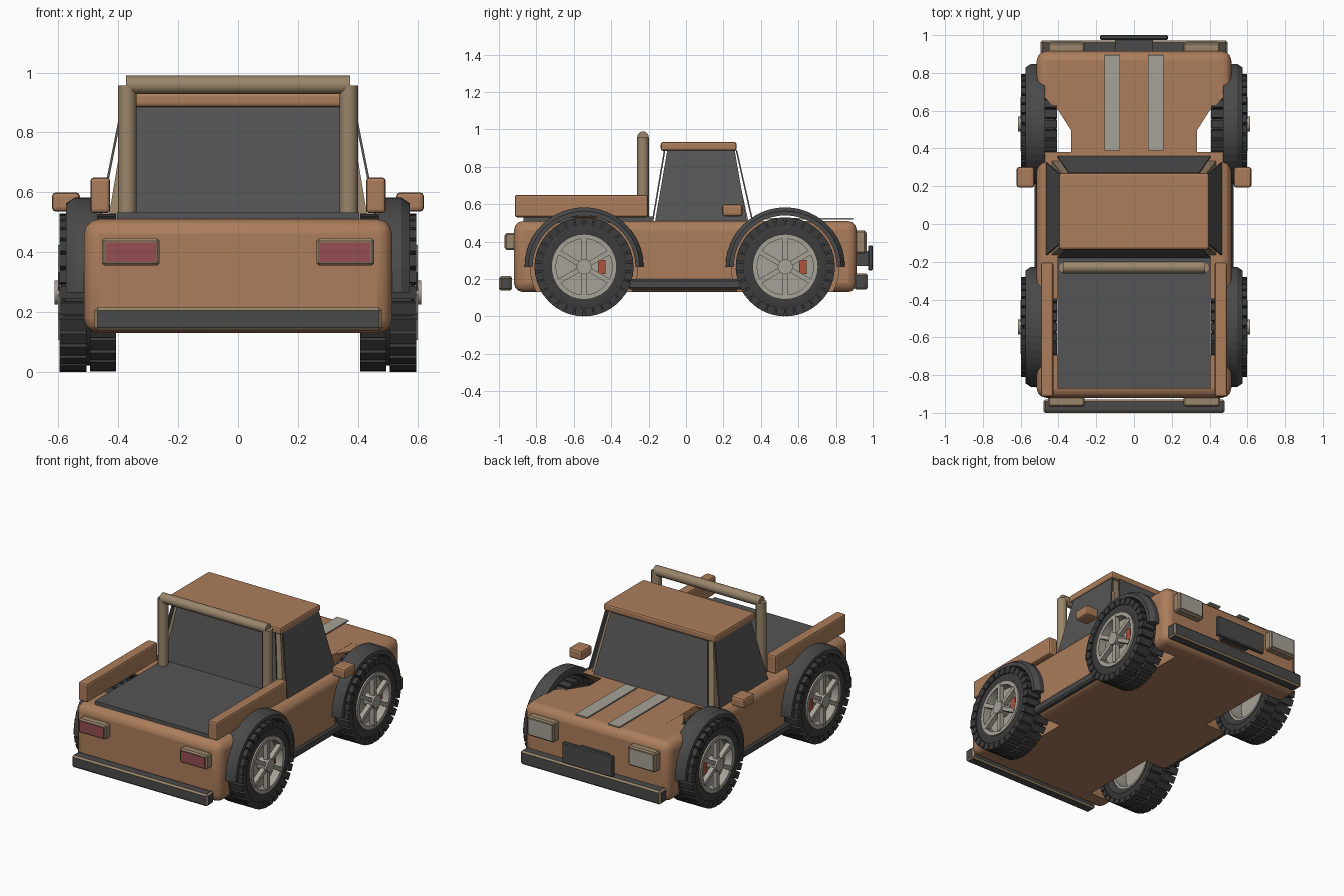
import bpy, bmesh
from math import sin, cos, pi, radians
from mathutils import Matrix, Vector

if "Cube" in bpy.data.objects:
    bpy.data.objects.remove(bpy.data.objects["Cube"])


def material(name, rgb):
    m = bpy.data.materials.new(name)
    m.diffuse_color = (*rgb, 1)
    m.use_nodes = True
    m.node_tree.nodes["Principled BSDF"].inputs["Base Color"].default_value = m.diffuse_color
    return m


PAINT = material("copper paint", (0.41, 0.205, 0.105))
TAN = material("tan trim", (0.32, 0.235, 0.145))
GLASS = material("dark glass", (0.09, 0.09, 0.09))
DARK = material("dark plastic", (0.068, 0.068, 0.068))
RUBBER = material("tyre rubber", (0.045, 0.045, 0.045))
METAL = material("light metal", (0.38, 0.36, 0.31))
RED = material("tail red", (0.30, 0.075, 0.085))
ORANGE = material("caliper red", (0.42, 0.09, 0.045))


def finish(name, bm, mats, mirror=False, bevel=0, segs=1, bevel_mat=-1, smooth=False):
    bmesh.ops.recalc_face_normals(bm, faces=bm.faces)
    me = bpy.data.meshes.new(name)
    bm.to_mesh(me)
    bm.free()
    ob = bpy.data.objects.new(name, me)
    bpy.context.collection.objects.link(ob)
    for m in mats:
        me.materials.append(m)
    if bevel:
        b = ob.modifiers.new("bevel", 'BEVEL')
        b.width, b.segments, b.material = bevel, segs, bevel_mat
    if mirror:
        ob.modifiers.new("mirror", 'MIRROR')
    if smooth:
        bpy.ops.object.select_all(action='DESELECT')
        ob.select_set(True)
        bpy.context.view_layer.objects.active = ob
        bpy.ops.object.shade_smooth_by_angle(angle=radians(35))
    return ob


def add_box(bm, lo, hi, rot=None):
    size = [b - a for a, b in zip(lo, hi)]
    mid = [(a + b) / 2 for a, b in zip(lo, hi)]
    mat = Matrix.Translation(mid) @ Matrix.Diagonal((*size, 1))
    bmesh.ops.create_cube(bm, size=1, matrix=(rot or Matrix()) @ mat)


def box(name, lo, hi, mats, **kw):
    bm = bmesh.new()
    add_box(bm, lo, hi)
    return finish(name, bm, mats, **kw)


def prism(name, pts, offset, mats, **kw):
    """Extrude a flat polygon along an offset."""
    bm = bmesh.new()
    f = bm.faces.new([bm.verts.new(p) for p in pts])
    new = bmesh.ops.extrude_face_region(bm, geom=[f], use_keep_orig=True)
    verts = [g for g in new['geom'] if isinstance(g, bmesh.types.BMVert)]
    bmesh.ops.translate(bm, verts=verts, vec=offset)
    return finish(name, bm, mats, **kw)


def lathe(bm, profile, yc, zc, segs, sweep=2 * pi):
    """Spin a closed (x, radius) profile around an axle along x."""
    full = sweep > 6.2
    rings = []
    for i in range(segs + (0 if full else 1)):
        a = sweep * i / segs
        rings.append([bm.verts.new((x, yc + r * cos(a), zc + r * sin(a))) for x, r in profile])
    n = len(profile)
    for i in range(segs):
        p, q = rings[i], rings[(i + 1) % len(rings)]
        for j in range(n):
            k = (j + 1) % n
            bm.faces.new((p[j], p[k], q[k], q[j]))
    if not full:
        bm.faces.new(rings[0])
        bm.faces.new(rings[-1])


AXLE_Z = 0.265
AXLES = (("front", 0.53), ("rear", -0.545))

# Body shell, rounded, with wheel wells cut out
body = box("body", (-0.515, -0.92, 0.13), (0.515, 0.915, 0.51), [PAINT], bevel=0.05, segs=3)
for end, y in AXLES:
    bm = bmesh.new()
    bmesh.ops.create_cone(bm, cap_ends=True, segments=40, radius1=0.287, radius2=0.287, depth=0.4,
                          matrix=Matrix.Translation((0.533, y, AXLE_Z)) @ Matrix.Rotation(pi / 2, 4, 'Y'))
    cutter = finish(end + "_well_cutter", bm, [PAINT], mirror=True)
    cutter.hide_render = True
    cutter.hide_set(True)
    cut = body.modifiers.new("well", 'BOOLEAN')
    cut.operation, cut.solver, cut.object = 'DIFFERENCE', 'EXACT', cutter
bpy.context.view_layer.objects.active = body
body.select_set(True)
bpy.ops.object.shade_smooth_by_angle(angle=radians(30))

# Hood corner webs reaching over the front wells
prism("hood_web", [(0.49, 0.685, 0.5), (0.33, 0.685, 0.5), (0.33, 0.49, 0.5), (0.40, 0.60, 0.5)],
      (0, 0, 0.009), [PAINT], mirror=True)

# Cabin frame: tapered tan block
bm = bmesh.new()
low = [bm.verts.new(p) for p in ((-.435, -.165, .5), (.435, -.165, .5), (.435, .335, .5), (-.435, .335, .5))]
top = [bm.verts.new(p) for p in ((-.37, -.10, .89), (.37, -.10, .89), (.37, .25, .89), (-.37, .25, .89))]
bm.faces.new(low)
bm.faces.new(top)
for i in range(4):
    bm.faces.new((low[i], low[(i + 1) % 4], top[(i + 1) % 4], top[i]))
finish("cabin_frame", bm, [TAN])

# Window panes
for nm, yb, yt, dy in (("windscreen", 0.352, 0.265, 0.008), ("rear_window", -0.175, -0.11, -0.008)):
    prism(nm, [(-.405, yb, .505), (.405, yb, .505), (.345, yt, .89), (-.345, yt, .89)], (0, dy, 0), [GLASS])
prism("side_window", [(.458, -.165, .51), (.458, .325, .51), (.382, .26, .89), (.382, -.10, .89)],
      (0.008, 0, 0), [GLASS], mirror=True)

# Roof
box("roof", (-0.397, -0.135, 0.885), (0.397, 0.27, 0.932), [PAINT], bevel=0.012, segs=2)

# Roll bar: two posts and a crossbar
bm = bmesh.new()
bmesh.ops.create_cone(bm, cap_ends=True, segments=12, radius1=.031, radius2=.031, depth=0.75,
                      matrix=Matrix.Translation((0, -.23, .959)) @ Matrix.Rotation(pi / 2, 4, 'Y'))
for x in (-0.37, 0.37):
    bmesh.ops.create_cone(bm, cap_ends=True, segments=12, radius1=.031, radius2=.031, depth=0.455,
                          matrix=Matrix.Translation((x, -.23, .73)))
finish("roll_bar", bm, [TAN], smooth=True)

# Cargo bed cover and side rails
box("bed_cover", (-0.405, -0.87, 0.50), (0.405, -0.18, 0.533), [GLASS])
box("bed_rail", (0.427, -0.915, 0.53), (0.493, -0.203, 0.65), [PAINT], mirror=True, bevel=0.012, segs=2)

# Hood stripes
box("hood_stripe", (0.073, 0.39, 0.518), (0.155, 0.895, 0.526), [METAL], mirror=True)

# Bumpers with tan edges
box("rear_bumper", (-0.48, -1.0, 0.138), (0.48, -0.93, 0.215), [DARK, TAN], bevel=0.01, bevel_mat=1)
box("front_bumper", (-0.495, 0.90, 0.143), (0.495, 0.972, 0.23), [DARK, TAN], bevel=0.01, bevel_mat=1)

# Lamps: tan surround with a coloured lens
for nm, y0, y1, z0, z1, lens, ly in (("tail_light", -0.967, -0.91, 0.355, 0.445, RED, -0.97),
                                     ("headlight", 0.905, 0.962, 0.335, 0.46, METAL, 0.958)):
    box(nm + "_frame", (0.262, y0, z0), (0.455, y1, z1), [TAN], mirror=True, bevel=0.008)
    box(nm + "_lens", (0.274, ly, z0 + .012), (0.443, ly + 0.009, z1 - .012), [lens], mirror=True)

# Front grille plate
box("grille_plate", (-0.18, 0.975, 0.245), (0.18, 1.0, 0.38), [DARK], bevel=0.006)
box("grille_mount", (-0.1, 0.90, 0.27), (0.1, 0.98, 0.35), [DARK])

# Mirrors and side steps
box("side_mirror", (0.528, 0.193, 0.535), (0.622, 0.302, 0.60), [PAINT], mirror=True, bevel=0.014, segs=2)
box("side_step", (0.44, -0.31, 0.145), (0.528, 0.31, 0.20), [DARK], mirror=True, bevel=0.01)

for end, y in AXLES:
    hub = Vector((0, y, AXLE_Z))

    def spin(a):
        return Matrix.Translation(hub) @ Matrix.Rotation(a, 4, 'X')

    # Tyre carcass
    bm = bmesh.new()
    lathe(bm, [(.425, .165), (.41, .20), (.42, .243), (.58, .243), (.592, .215), (.585, .168)], y, AXLE_Z, 40)
    finish(end + "_tyre", bm, [RUBBER], mirror=True, smooth=True)

    # Tread blocks in two staggered rows
    bm = bmesh.new()
    n = 30
    for i in range(n):
        for x0, x1, r0, s in ((.407, .494, .235, 0), (.506, .597, .222, .5)):
            add_box(bm, (x0, -.021, r0), (x1, .021, .264), spin((i + s) * 2 * pi / n))
    finish(end + "_tread", bm, [RUBBER], mirror=True)

    # Rim ring, back disc, six spokes and hub
    bm = bmesh.new()
    lathe(bm, [(.43, .175), (.596, .175), (.596, .15), (.43, .15)], y, AXLE_Z, 36)
    for r, x0, x1 in ((.152, .52, .545), (.04, .53, .613)):
        bmesh.ops.create_cone(bm, cap_ends=True, segments=24, radius1=r, radius2=r, depth=x1 - x0,
                              matrix=Matrix.Translation(hub + Vector(((x0 + x1) / 2, 0, 0)))
                              @ Matrix.Rotation(pi / 2, 4, 'Y'))
    for i in range(6):
        add_box(bm, (.57, -.013, .03), (.601, .013, .158), spin(i * pi / 3))
    finish(end + "_rim", bm, [METAL], mirror=True, smooth=True)

    # Brake caliper
    box(end + "_caliper", (.54, y + .075, .228), (.572, y + .115, .302), [ORANGE], mirror=True)

    # Fender flare
    bm = bmesh.new()
    lathe(bm, [(.47, .318), (.545, .318), (.575, .298), (.575, .275), (.47, .275)], y, AXLE_Z, 24, pi)
    finish(end + "_fender_flare", bm, [DARK], mirror=True)
